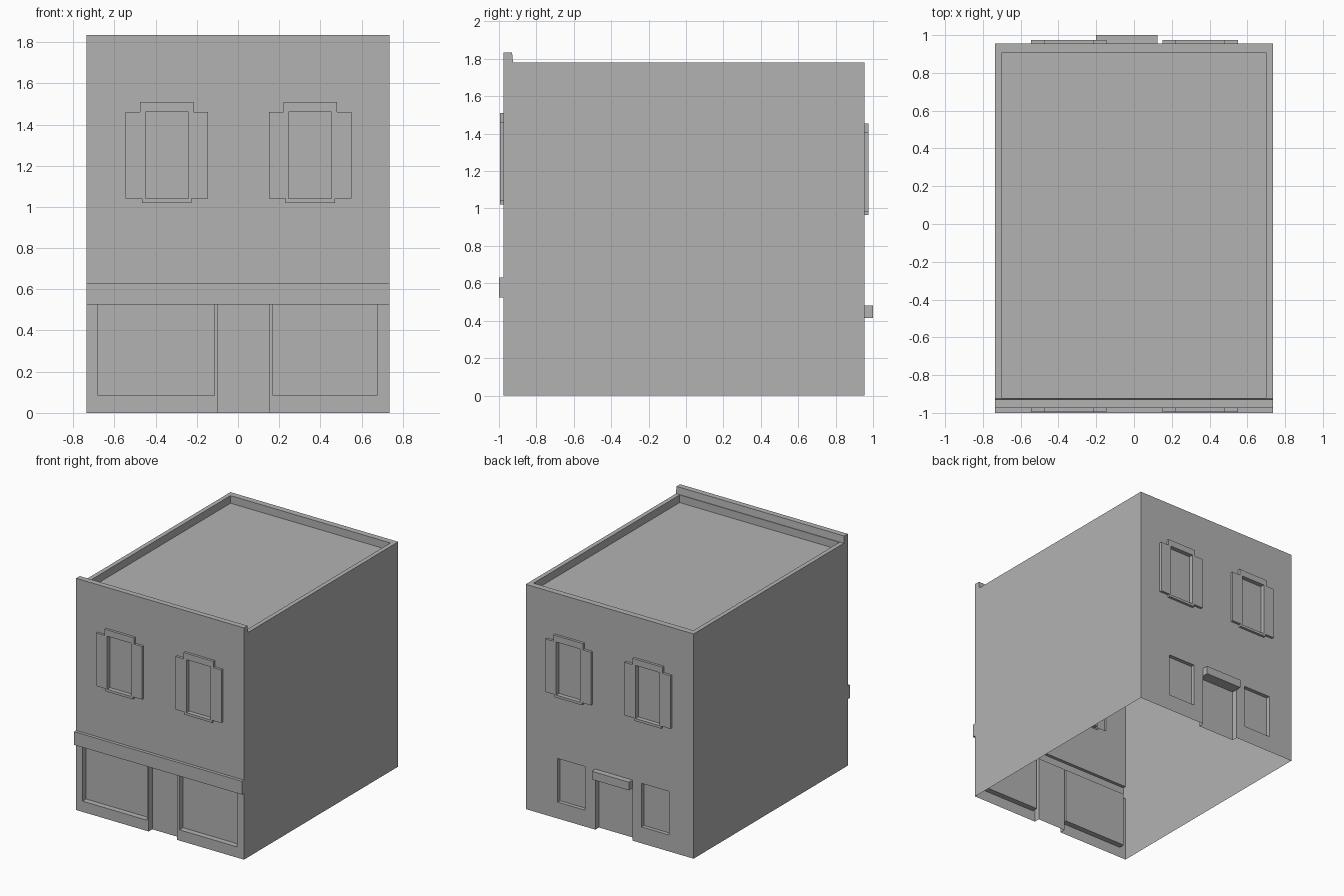
import bpy
import bmesh

cube = bpy.data.objects.get("Cube")
if cube:
    bpy.data.objects.remove(cube, do_unlink=True)

# One plain grey for the whole building
grey = bpy.data.materials.new("plain_grey")
grey.use_nodes = True
colour = (0.45, 0.45, 0.45, 1)
grey.diffuse_color = colour
grey.node_tree.nodes["Principled BSDF"].inputs["Base Color"].default_value = colour

W = 0.735                       # half width
FRONT, BACK = -0.975, 0.955     # wall planes
EAVE, CREST, ROOF = 1.78, 1.835, 1.72


def finish(bm, name):
    bmesh.ops.remove_doubles(bm, verts=bm.verts[:], dist=0.0005)
    mesh = bpy.data.meshes.new(name)
    bm.to_mesh(mesh)
    bm.free()
    mesh.materials.append(grey)
    obj = bpy.data.objects.new(name, mesh)
    bpy.context.collection.objects.link(obj)
    return obj


def add_face(bm, points):
    return bm.faces.new([bm.verts.new(p) for p in points])


def relief_wall(name, y, side, rects):
    """Sheet wall; each rect (x0, x1, z0, z1, depth) is raised or recessed."""
    xs = sorted({-W, W} | {v for r in rects for v in r[:2]})
    zs = sorted({0, EAVE} | {v for r in rects for v in r[2:4]})
    bm = bmesh.new()

    def depth(i, j):
        if not (0 <= i < len(xs) - 1 and 0 <= j < len(zs) - 1):
            return 0
        x, z = (xs[i] + xs[i + 1]) / 2, (zs[j] + zs[j + 1]) / 2
        found = 0
        for x0, x1, z0, z1, d in rects:
            if x0 < x < x1 and z0 < z < z1:
                found = d
        return found

    def quad(*corners):
        add_face(bm, [(x, y + side * d, z) for x, z, d in corners])

    for i in range(len(xs)):
        for j in range(len(zs)):
            d, left, below = depth(i, j), depth(i - 1, j), depth(i, j - 1)
            x0, z0 = xs[i], zs[j]
            x1, z1 = xs[min(i + 1, len(xs) - 1)], zs[min(j + 1, len(zs) - 1)]
            if x1 > x0 and z1 > z0:
                quad((x0, z0, d), (x1, z0, d), (x1, z1, d), (x0, z1, d))
            if z1 > z0 and left != d:
                quad((x0, z0, left), (x0, z0, d), (x0, z1, d), (x0, z1, left))
            if x1 > x0 and j > 0 and below != d:
                quad((x0, z0, below), (x1, z0, below), (x1, z0, d), (x0, z0, d))
    if side > 0:
        bmesh.ops.reverse_faces(bm, faces=bm.faces[:])
    return finish(bm, name)


def framed_window(cx, z, pane):
    """Stepped surround with a recessed pane, z at the bottom of the surround."""
    return [
        (cx - 0.2, cx + 0.2, z + 0.02, z + 0.44, 0.02),
        (cx - 0.13, cx + 0.13, z + 0.4, z + 0.49, 0.02),
        (cx - 0.12, cx + 0.12, z, z + 0.1, 0.02),
        (cx - 0.105, cx + 0.105, z + 0.02, z + 0.44, pane),
    ]


# Front wall: shop windows, doorway, cornice band and upper windows
relief_wall("front_wall", FRONT, -1, [
    (-0.68, -0.115, 0.085, 0.525, -0.045),
    (0.17, 0.675, 0.085, 0.525, -0.045),
    (-0.10, 0.15, 0, 0.525, -0.045),
    (-W, W, 0.525, 0.63, 0.025),
    *framed_window(-0.345, 1.02, -0.015),
    *framed_window(0.35, 1.02, -0.015),
])

# Back wall: small windows, doorway, canopy and upper windows
relief_wall("back_wall", BACK, 1, [
    (0.215, 0.455, 0.13, 0.475, -0.03),
    (-0.52, -0.28, 0.13, 0.475, -0.03),
    (-0.20, 0.125, 0, 0.415, -0.045),
    (-0.20, 0.125, 0.415, 0.48, 0.045),
    *framed_window(-0.345, 0.965, -0.015),
    *framed_window(0.35, 0.965, -0.015),
])

# Plain side walls
for name, s in (("left_wall", 1), ("right_wall", -1)):
    bm = bmesh.new()
    ring = [(s * W, FRONT, 0), (s * W, BACK, 0), (s * W, BACK, EAVE), (s * W, FRONT, EAVE)]
    add_face(bm, ring[::s])
    finish(bm, name)


# Flat roof sunk behind a low rim
def loop(w, y0, y1, z):
    return [(-w, y0, z), (w, y0, z), (w, y1, z), (-w, y1, z)]


bm = bmesh.new()
rings = [loop(W, FRONT, BACK, EAVE), loop(0.70, -0.92, 0.907, EAVE), loop(0.70, -0.92, 0.907, ROOF)]
for outer, inner in zip(rings, rings[1:]):
    for k in range(4):
        n = (k + 1) % 4
        add_face(bm, [outer[k], outer[n], inner[n], inner[k]])
add_face(bm, rings[-1])
finish(bm, "roof_and_rim")

# Raised front parapet, open underneath
bm = bmesh.new()
low, high = loop(W, FRONT, -0.925, EAVE), loop(W, FRONT, -0.93, CREST)
for k in range(4):
    n = (k + 1) % 4
    add_face(bm, [low[k], low[n], high[n], high[k]])
add_face(bm, high)
finish(bm, "front_parapet")
